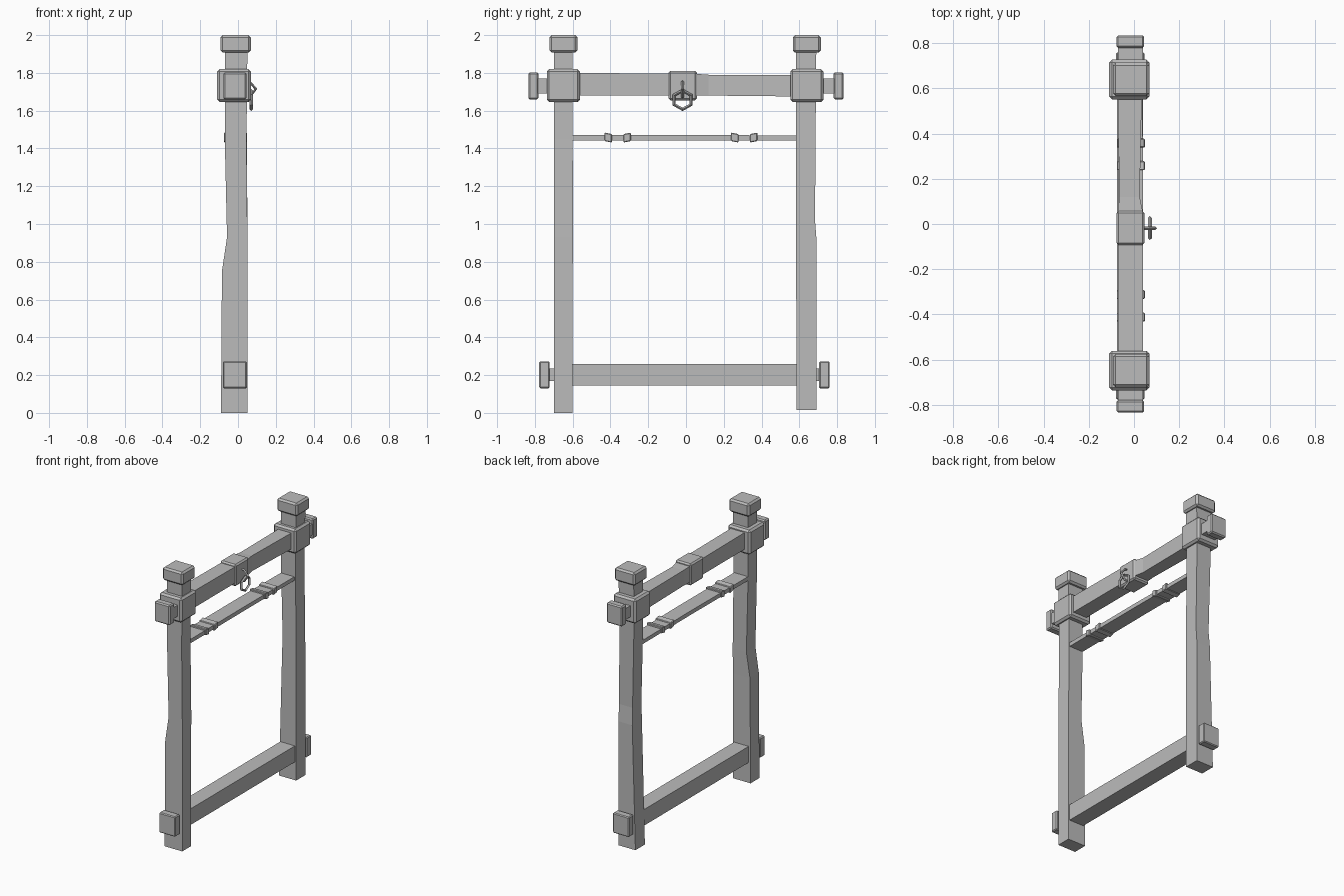
import bpy, bmesh, math
from mathutils import Vector

if "Cube" in bpy.data.objects:
    bpy.data.objects.remove(bpy.data.objects["Cube"], do_unlink=True)

GREY = (0.5, 0.5, 0.5, 1)
mat = bpy.data.materials.new("plain grey")
mat.use_nodes = True
mat.diffuse_color = GREY
mat.node_tree.nodes["Principled BSDF"].inputs["Base Color"].default_value = GREY


def finish(name, bm, bevel=0):
    bmesh.ops.recalc_face_normals(bm, faces=bm.faces)
    mesh = bpy.data.meshes.new(name)
    bm.to_mesh(mesh)
    bm.free()
    mesh.materials.append(mat)
    ob = bpy.data.objects.new(name, mesh)
    bpy.context.collection.objects.link(ob)
    if bevel:
        mod = ob.modifiers.new("worn edges", "BEVEL")
        mod.width = bevel
        mod.segments = 1
    return ob


def loft(name, sections, point, bevel=0):
    """Rectangular timber through sections (position, a0, a1, b0, b1)."""
    bm = bmesh.new()
    rings = []
    for p, a0, a1, b0, b1 in sections:
        corners = ((a0, b0), (a1, b0), (a1, b1), (a0, b1))
        rings.append([bm.verts.new(point(p, a, b)) for a, b in corners])
    for r, s in zip(rings, rings[1:]):
        for i in range(4):
            j = (i + 1) % 4
            bm.faces.new((r[i], r[j], s[j], s[i]))
    bm.faces.new(rings[0])
    bm.faces.new(rings[-1])
    return finish(name, bm, bevel)


def upright(p, a, b):
    return (a, b, p)


def lengthwise(p, a, b):
    return (a, p, b)


def box(name, x, y, z, bevel=0):
    return loft(name, [(z[0], *x, *y), (z[1], *x, *y)], upright, bevel)


def loop(name, points, radius, sides=4):
    """Closed faceted rod through the given points."""
    bm = bmesh.new()
    pts = [Vector(p) for p in points]
    n = len(pts)
    mid = sum(pts, Vector()) / n
    normal = (pts[0] - mid).cross(pts[1] - mid).normalized()
    rings = []
    for p in pts:
        out = (p - mid).normalized()
        rings.append([bm.verts.new(p + radius * (out * math.cos(t) + normal * math.sin(t)))
                      for t in (2 * math.pi * k / sides for k in range(sides))])
    for i in range(n):
        r, s = rings[i], rings[(i + 1) % n]
        for k in range(sides):
            m = (k + 1) % sides
            bm.faces.new((r[k], r[m], s[m], s[k]))
    return finish(name, bm)


# Hand-hewn posts
loft("near_post", [
    (0, -0.09, 0.05, -0.70, -0.60),
    (0.75, -0.085, 0.05, -0.70, -0.60),
    (0.93, -0.058, 0.05, -0.70, -0.598),
    (1.45, -0.07, 0.045, -0.70, -0.60),
    (1.95, -0.07, 0.05, -0.70, -0.60)], upright)
loft("far_post", [
    (0.015, -0.085, 0.05, 0.585, 0.692),
    (0.90, -0.06, 0.05, 0.583, 0.692),
    (1.02, -0.056, 0.05, 0.583, 0.683),
    (1.60, -0.07, 0.045, 0.583, 0.687),
    (1.95, -0.07, 0.05, 0.583, 0.69)], upright)

# Caps and collars on each post
for side, y in (("near", -0.649), ("far", 0.64)):
    box(side + "_post_cap", (-0.093, 0.068), (y - 0.074, y + 0.074), (1.907, 2.0), 0.012)
    box(side + "_collar", (-0.11, 0.068), (y - 0.088, y + 0.088), (1.645, 1.82), 0.013)

# Cross beams
loft("top_beam", [
    (-0.80, -0.07, 0.04, 1.69, 1.77),
    (-0.73, -0.07, 0.04, 1.69, 1.77),
    (-0.60, -0.07, 0.04, 1.68, 1.80),
    (0.05, -0.07, 0.04, 1.68, 1.795),
    (0.12, -0.066, 0.025, 1.68, 1.79),
    (0.60, -0.07, 0.035, 1.675, 1.79),
    (0.72, -0.07, 0.04, 1.69, 1.77),
    (0.80, -0.07, 0.04, 1.69, 1.77)], lengthwise)
box("bottom_beam", (-0.075, 0.04), (-0.64, 0.63), (0.145, 0.26))
for name, y0, y1 in (("near", -0.75, -0.68), ("far", 0.67, 0.74)):
    box(name + "_bottom_tenon", (-0.06, 0.03), (y0, y1), (0.17, 0.235))

# Beam end blocks
box("near_top_end", (-0.078, 0.045), (-0.835, -0.78), (1.66, 1.803), 0.008)
box("far_top_end", (-0.078, 0.045), (0.78, 0.835), (1.66, 1.803), 0.008)
box("near_bottom_end", (-0.08, 0.047), (-0.777, -0.722), (0.13, 0.273), 0.006)
box("far_bottom_end", (-0.08, 0.047), (0.705, 0.76), (0.13, 0.273), 0.006)

# Middle collar with its hanging ring
box("middle_collar", (-0.078, 0.047), (-0.093, 0.058), (1.655, 1.81), 0.01)
staple = [(0.04, 1.755), (0.065, 1.75), (0.094, 1.715), (0.065, 1.675), (0.04, 1.67)]
loop("staple", [(x, -0.018, z) for x, z in staple], 0.008)
hexagon = [math.radians(30 + 60 * k) for k in range(6)]
loop("hanging_ring", [(0.07, -0.018 + 0.052 * math.cos(t), 1.657 + 0.05 * math.sin(t))
                      for t in hexagon], 0.009)

# Thin plank and its wrapped bands
loft("thin_plank", [
    (-0.62, -0.07, 0.04, 1.442, 1.47),
    (0.05, -0.068, 0.04, 1.443, 1.472),
    (0.58, -0.068, 0.038, 1.441, 1.468),
    (0.63, -0.06, 0.045, 1.438, 1.445)], lengthwise)
for i, (y, lean) in enumerate(((-0.412, 0.004), (-0.312, -0.004), (0.258, 0.004), (0.358, -0.004))):
    loft("band_%d" % (i + 1), [
        (y - 0.02, -0.075, 0.048, 1.435 + lean, 1.48 + lean),
        (y + 0.02, -0.075, 0.048, 1.435 - lean, 1.48 - lean)], lengthwise, 0.004)
